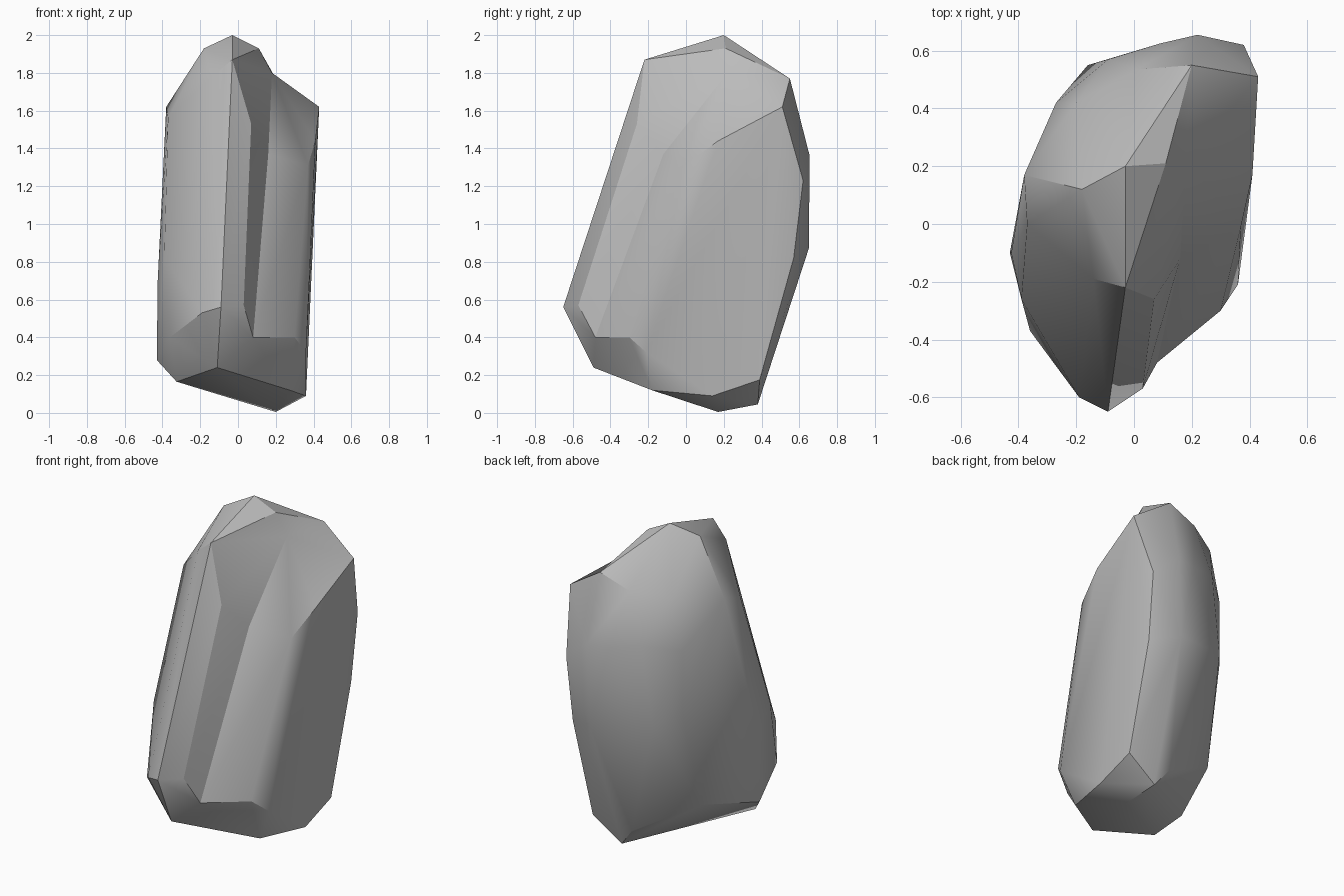
import bpy, bmesh, math

if "Cube" in bpy.data.objects:
    bpy.data.objects.remove(bpy.data.objects["Cube"])

grey = bpy.data.materials.new("stone grey")
grey.diffuse_color = (0.5, 0.5, 0.5, 1)
grey.use_nodes = True
grey.node_tree.nodes["Principled BSDF"].inputs["Base Color"].default_value = grey.diffuse_color


def hull(name, points):
    """Convex chunk of stone wrapped around a few corner points."""
    bm = bmesh.new()
    for p in points:
        bm.verts.new(p)
    res = bmesh.ops.convex_hull(bm, input=bm.verts[:])
    junk = {v for v in res["geom_interior"] + res["geom_unused"]
            if isinstance(v, bmesh.types.BMVert)}
    bmesh.ops.delete(bm, geom=list(junk), context='VERTS')
    bmesh.ops.recalc_face_normals(bm, faces=bm.faces[:])
    mesh = bpy.data.meshes.new(name)
    bm.to_mesh(mesh)
    bm.free()
    mesh.materials.append(grey)
    ob = bpy.data.objects.new(name, mesh)
    bpy.context.collection.objects.link(ob)
    return ob


# Corners shared by both chunks: groove floor, underside and back
groove = [(.18, .22, 1.80), (.16, -.12, 1.37), (.08, -.48, .40)]
base = [(-.11, -.49, .24), (.20, .17, .005), (.17, .38, .045)]
back = [(.20, .55, 1.77), (.22, .655, 1.36), (.20, .65, .87)]

# Left chunk: peak, front ridge and left flank
peak = [(-.03, .20, 2.0), (.11, .21, 1.93), (-.18, .12, 1.93),
        (-.03, -.22, 1.87), (-.14, -.19, 1.78), (-.38, .17, 1.62)]
ridge = [(-.09, -.65, .56), (-.19, -.60, .53), (.03, -.57, .57),
         (.07, -.26, 1.53)]
flank = [(-.37, 0, 1.56), (-.39, -.26, .82), (-.36, -.37, .40),
         (-.43, -.10, .28), (-.425, -.10, .70), (-.325, -.21, .165),
         (-.30, .28, .37), (.08, .41, .16)]
rear_left = [(.01, .535, 1.70), (-.20, .42, 1.67), (-.27, .42, 1.36),
             (-.27, .42, .97), (-.16, .55, .93), (-.09, .57, 1.40),
             (.09, .625, 1.36)]
rock = hull("rock", groove + base + back + peak + ridge + flank + rear_left)

# Right chunk: shoulder and flat right side
shoulder = [(.43, .51, 1.62), (.41, .17, 1.44), (.37, -.01, 1.31)]
side = [(.30, -.30, .40), (.36, -.21, .32), (.275, -.18, .12),
        (.36, .14, .09), (.36, .39, .175), (.37, .57, .82),
        (.38, .62, 1.23)]
right_chunk = hull("right_chunk", groove + base + back + shoulder + side)

# Fuse the chunks, leaving the groove between them
union = rock.modifiers.new("fuse", 'BOOLEAN')
union.operation = 'UNION'
union.solver = 'EXACT'
union.object = right_chunk
bpy.context.view_layer.objects.active = rock
rock.select_set(True)
right_chunk.select_set(False)
bpy.ops.object.modifier_apply(modifier=union.name)
bpy.data.objects.remove(right_chunk)

# Soft shading on gentle breaks, crisp on hard ones
bpy.ops.object.shade_smooth_by_angle(angle=math.radians(31))
